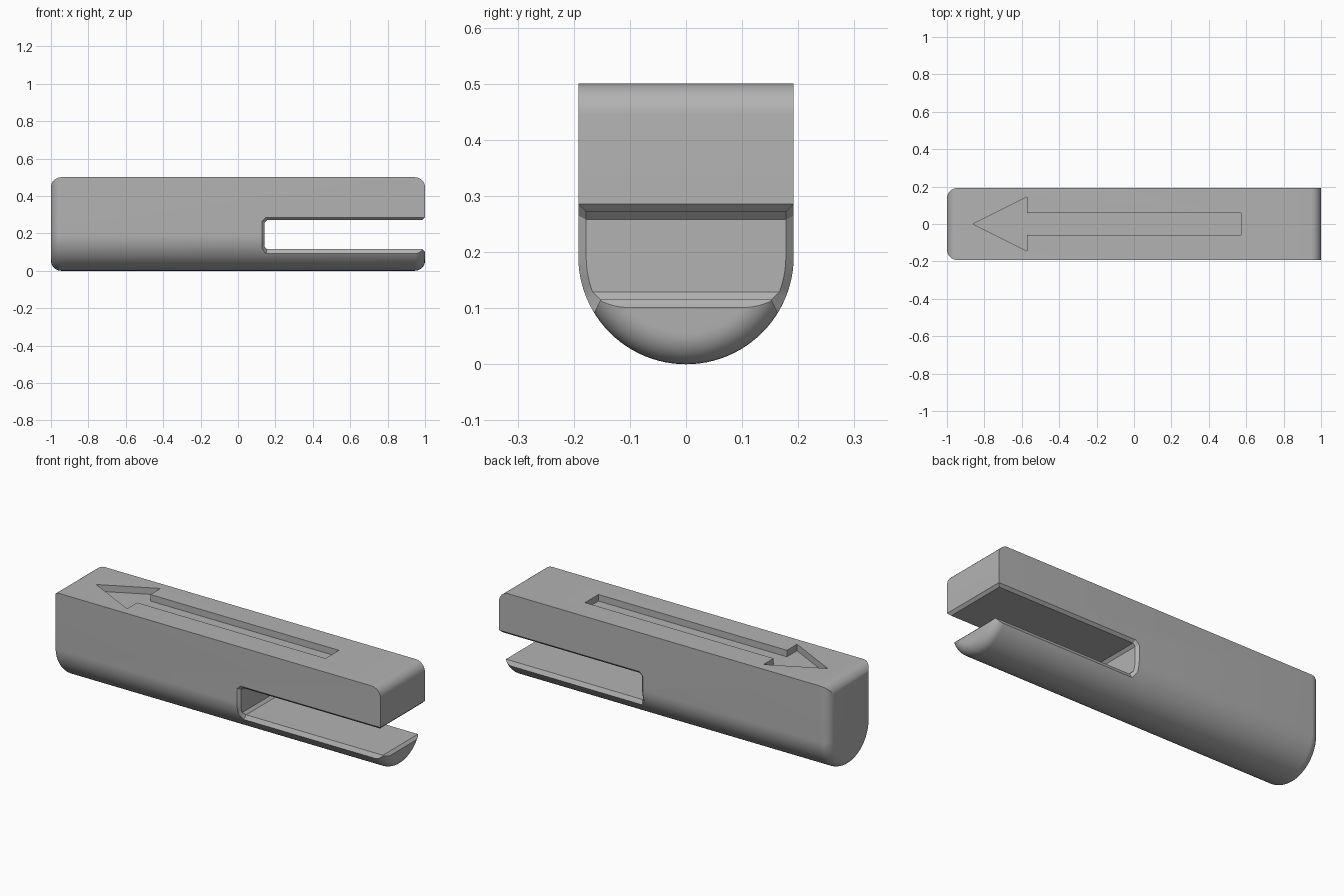
import bpy, bmesh
from math import sin, cos, pi, sqrt

if "Cube" in bpy.data.objects:
    bpy.data.objects.remove(bpy.data.objects["Cube"])

R, TOP, FILLET = 0.192, 0.5, 0.055   # half width, height, end rounding
ARC, STEPS = 48, 8

grey = bpy.data.materials.new("plain grey")
grey.use_nodes = True
grey.diffuse_color = (0.45, 0.45, 0.45, 1)
grey.node_tree.nodes["Principled BSDF"].inputs["Base Color"].default_value = (0.45, 0.45, 0.45, 1)


def loft(name, rings):
    """Skin a closed solid through rings of equal point count."""
    bm = bmesh.new()
    loops = [[bm.verts.new(p) for p in ring] for ring in rings]
    n = len(loops[0])
    for a, b in zip(loops, loops[1:]):
        for i in range(n):
            j = (i + 1) % n
            bm.faces.new((a[i], a[j], b[j], b[i]))
    bm.faces.new(loops[0])
    bm.faces.new(loops[-1])
    bmesh.ops.recalc_face_normals(bm, faces=bm.faces)
    mesh = bpy.data.meshes.new(name)
    bm.to_mesh(mesh)
    bm.free()
    mesh.materials.append(grey)
    ob = bpy.data.objects.new(name, mesh)
    bpy.context.collection.objects.link(ob)
    return ob


def section(x, inset, jaw_end):
    """U-shaped section; at the jaw end only the top and lower arc shrink."""
    pts = []
    for i in range(ARC + 1):
        a = pi + pi * i / ARC
        low = R + R * sin(a) < 0.15
        r = R - inset if (low or not jaw_end) else R
        pts.append((x, r * cos(a), R + r * sin(a)))
    side = R if jaw_end else R - inset
    return pts + [(x, side, TOP - inset), (x, -side, TOP - inset)]


# Body with rounded ends
rings = []
for i in range(STEPS + 1):
    a = pi / 2 * i / STEPS
    rings.append(section(-1 + FILLET * (1 - sin(a)), FILLET * (1 - cos(a)), False))
rings.reverse()
rings = rings[::-1] if rings[0][0][0] > rings[-1][0][0] else rings
for i in range(STEPS + 1):
    a = pi / 2 * i / STEPS
    rings.append(section(1 - FILLET * (1 - sin(a)), FILLET * (1 - cos(a)), True))
rings[:STEPS + 1] = sorted(rings[:STEPS + 1], key=lambda ring: ring[0][0])
body = loft("clip_body", rings)


def half_width(z, r):
    return sqrt(r * r - (R - z) ** 2) if z < R else r


# Slot cutter: straight through the middle, flared at both sides
C = 0.014
CEIL, FLOOR, BACK = 0.272, 0.115, 0.142
slot = [(1.1, CEIL, 0, C), (BACK + C, CEIL, -C / 2, C), (BACK, CEIL - C, -C, C / 2)]
for i in range(1, 10):
    slot.append((BACK, CEIL - C - (CEIL - FLOOR - 2 * C) * i / 10, -C, 0))
slot += [(BACK, FLOOR + C, -C, -C / 2), (BACK + C, FLOOR, -C / 2, -0.023), (1.1, FLOOR, 0, -0.023)]
inner, flare = [], []
for x, z, dx, dz in slot:
    y_in = 0.152 if z == FLOOR else half_width(z, R - C)
    y_out = half_width(z + dz, R)
    k = 1.3
    inner.append((x, y_in, z))
    flare.append((x + k * dx, y_in + k * (y_out - y_in), z + k * dz))
outer = [(x, 0.3, z) for x, y, z in flare]


def mirror(ring):
    return [(x, -y, z) for x, y, z in ring]


slot_cutter = loft("slot_cutter", [mirror(outer), mirror(flare), mirror(inner), inner, flare, outer])

# Bevel at the open mouth of the slot
mouth = [(0.96, CEIL - 0.01), (1 - C, CEIL), (1.02, CEIL + 0.02 + C),
         (1.02, FLOOR - 0.02 - C), (1 - C, FLOOR), (0.96, FLOOR + 0.01)]
mouth_cutter = loft("mouth_cutter", [[(x, y, z) for x, z in mouth] for y in (-0.3, 0.3)])

# Arrow engraved in the top
half = [(-0.86, 0), (-0.572, 0.145), (-0.572, 0.058), (0.572, 0.058)]
arrow = half + [(x, -y) for x, y in half[:0:-1]]
arrow_cutter = loft("arrow_cutter", [[(x, y, z) for x, y in arrow] for z in (TOP - 0.036, TOP + 0.1)])

bpy.context.view_layer.objects.active = body
for cutter in (slot_cutter, mouth_cutter, arrow_cutter):
    cutter.hide_render = True
    mod = body.modifiers.new(cutter.name, 'BOOLEAN')
    mod.operation = 'DIFFERENCE'
    mod.solver = 'EXACT'
    mod.object = cutter
    bpy.ops.object.modifier_apply(modifier=mod.name)
    bpy.data.objects.remove(cutter)

bpy.ops.object.select_all(action='DESELECT')
body.select_set(True)
bpy.ops.object.shade_smooth_by_angle(angle=0.35)
